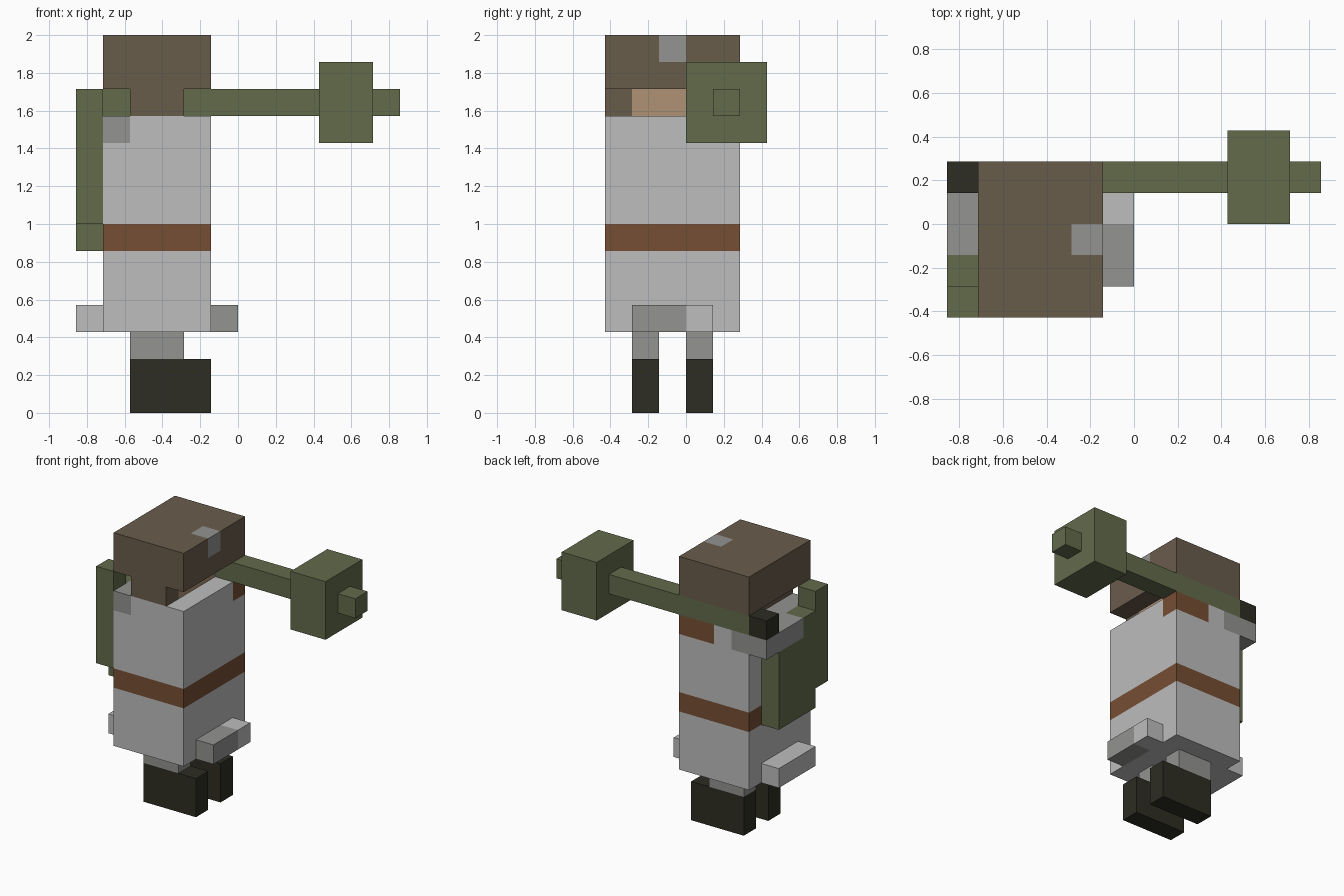
import bpy, bmesh
from mathutils import Vector

cube = bpy.data.objects.get("Cube")
if cube:
    bpy.data.objects.remove(cube, do_unlink=True)

U = 1 / 7  # size of one block


def linear(c):
    c /= 255
    return c / 12.92 if c <= 0.04045 else ((c + 0.055) / 1.055) ** 2.4


def material(name, r, g, b):
    m = bpy.data.materials.new(name)
    m.use_nodes = True
    col = (linear(r), linear(g), linear(b), 1)
    m.diffuse_color = col
    bsdf = m.node_tree.nodes["Principled BSDF"]
    bsdf.inputs["Base Color"].default_value = col
    bsdf.inputs["Roughness"].default_value = 0.9
    return m


LIGHT = material("light grey cloth", 189, 189, 189)
GREY = material("dark grey cloth", 147, 147, 145)
GREEN = material("olive green", 99, 107, 75)
HAIR = material("dull brown", 105, 92, 75)
LEATHER = material("leather brown", 118, 78, 52)
BLACK = material("near black", 45, 45, 35)
SKIN = material("skin tan", 176, 145, 117)


def box(name, x, y, z, mats, cuts=(), rule=None):
    """Box in block units; cuts are (axis, position), rule picks a material index."""
    bm = bmesh.new()
    bmesh.ops.create_cube(bm, size=1)
    lo = Vector((x[0], y[0], z[0]))
    hi = Vector((x[1], y[1], z[1]))
    for v in bm.verts:
        v.co = Vector([lo[i] if v.co[i] < 0 else hi[i] for i in range(3)])
    for axis, pos in cuts:
        co, no = Vector((0, 0, 0)), Vector((0, 0, 0))
        co[axis], no[axis] = pos, 1
        bmesh.ops.bisect_plane(bm, geom=bm.verts[:] + bm.edges[:] + bm.faces[:],
                               plane_co=co, plane_no=no)
    bm.normal_update()
    if rule:
        for f in bm.faces:
            # sample just inside the surface so each face takes its block's colour
            f.material_index = rule(f.calc_center_median() - f.normal * 0.2)
    bmesh.ops.scale(bm, vec=(U, U, U), verts=bm.verts)
    me = bpy.data.meshes.new(name)
    bm.to_mesh(me)
    bm.free()
    for m in mats:
        me.materials.append(m)
    ob = bpy.data.objects.new(name, me)
    bpy.context.collection.objects.link(ob)
    return ob


# Legs and boots, toes towards +x
for side, y0 in (("right", -2), ("left", 0)):
    box(side + "_boot", (-4, -1), (y0, y0 + 1), (0, 2), [BLACK])
    box(side + "_leg", (-4, -2), (y0, y0 + 1), (2, 3), [GREY])


# Robe with belt, shoulder strap and leather shoulder patch
def robe_rule(p):
    if 6 < p.z < 7:
        return 1
    if p.z > 10 and p.x < -4:
        return 2
    if p.z > 10 and p.x > -3 and p.y > 1:
        return 1
    return 0


box("robe", (-5, -1), (-3, 2), (3, 11), [LIGHT, LEATHER, GREY],
    [(2, 6), (2, 7), (2, 10), (0, -4), (0, -3), (1, 1)], robe_rule)

# Robe hem tabs
box("front_hem", (-1, 0), (-2, 1), (3, 4), [GREY, LIGHT], [(1, 0)],
    lambda p: int(p.y > 0))
box("back_hem", (-6, -5), (-2, 1), (3, 4), [LIGHT])

# Head: face, hair and hat with a grey badge on its front edge
box("face", (-4, -2), (-2, 1), (11, 12), [HAIR, SKIN], [(0, -3)],
    lambda p: int(p.x > -3))
box("side_hair", (-4, -2), (-3, -2), (11, 12), [HAIR])
box("hat", (-5, -1), (-3, 2), (12, 14), [HAIR, GREY],
    [(0, -2), (1, -1), (1, 0), (2, 13)],
    lambda p: int(p.x > -2 and -1 < p.y < 0 and p.z > 13))

# Pack on the back
box("pack", (-6, -5), (-2, 1), (6, 11), [GREEN, GREY], [(1, -1), (2, 10)],
    lambda p: int(p.y > -1 and p.z > 10))
box("pack_side", (-6, -5), (-3, -2), (7, 12), [GREEN])
box("pack_strap", (-6, -5), (1, 2), (10, 11), [GREY])

# Hammer carried over the shoulder
box("hammer_pommel", (-6, -5), (1, 2), (11, 12), [BLACK])
box("hammer_handle", (-5, 3), (1, 2), (11, 12), [GREEN])
box("hammer_head", (3, 5), (0, 3), (10, 13), [GREEN])
box("hammer_tip", (5, 6), (1, 2), (11, 12), [GREEN])
